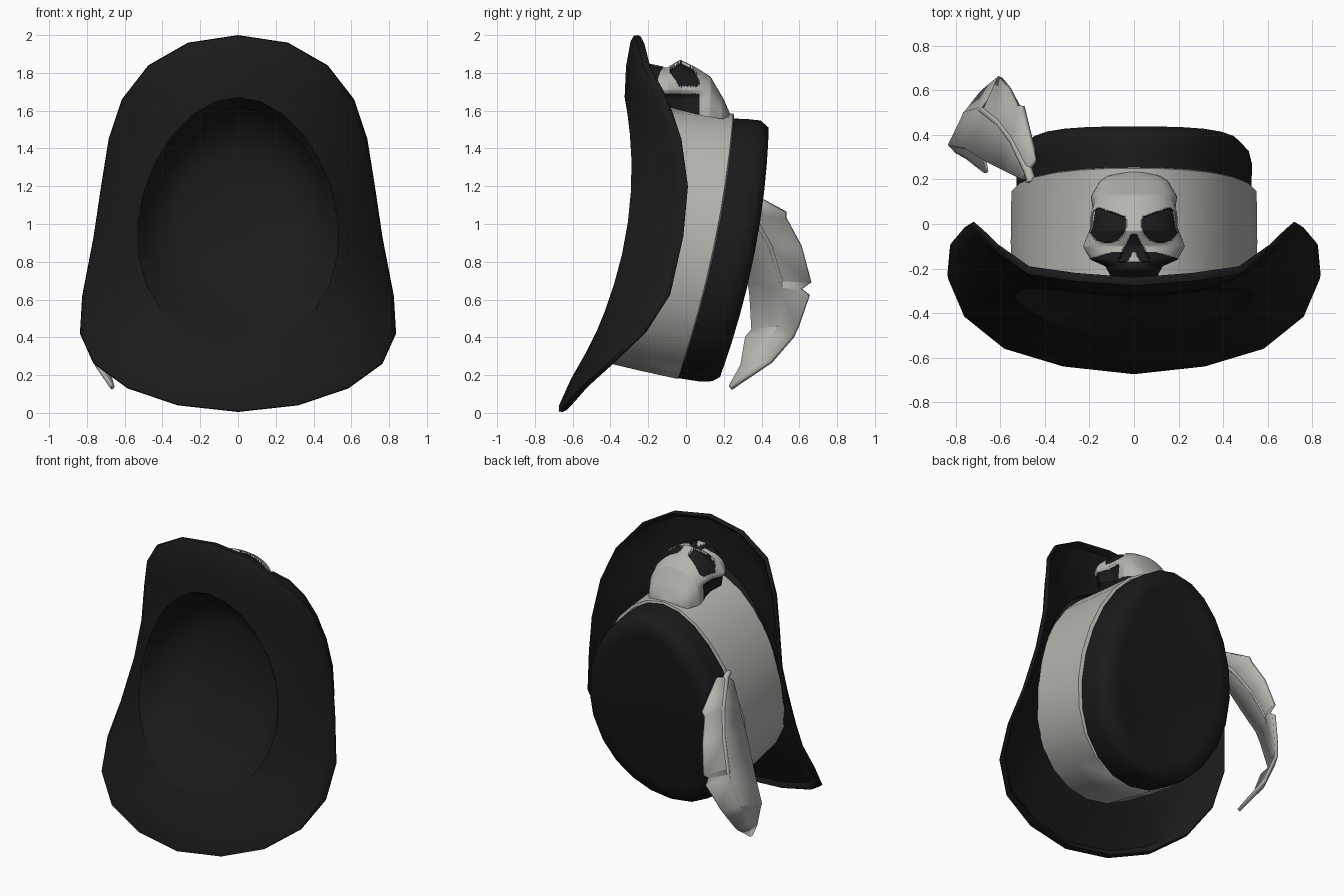
import bpy, bmesh, math
from mathutils import Vector

if "Cube" in bpy.data.objects:
    bpy.data.objects.remove(bpy.data.objects["Cube"])

def material(name, r, g, b):
    m = bpy.data.materials.new(name)
    m.diffuse_color = (r, g, b, 1)
    m.use_nodes = True
    m.node_tree.nodes["Principled BSDF"].inputs["Base Color"].default_value = m.diffuse_color
    return m

BLACK = material("black felt", 0.0105, 0.0105, 0.0105)
BONE = material("bone grey", 0.45, 0.46, 0.42)
N = 24

def interp(table, v):
    """Piecewise linear lookup in (key, value) pairs with rising keys."""
    for (a, p), (b, q) in zip(table, table[1:]):
        if v <= b:
            return p + (q - p) * max(0, (v - a) / (b - a))
    return table[-1][1]

def loft(name, rows, mats, closed=True, cap=False, loop=False, rule=None, angle=40):
    """Skin rows of equal length; optional end cap, looped rows, colour rule."""
    bm = bmesh.new()
    vs = [[bm.verts.new(p) for p in r] for r in rows]
    n = len(rows[0])
    pairs = list(zip(vs, vs[1:])) + ([(vs[-1], vs[0])] if loop else [])
    for a, b in pairs:
        for i in range(n if closed else n - 1):
            j = (i + 1) % n
            bm.faces.new((a[i], a[j], b[j], b[i]))
    if cap:
        mid = bm.verts.new(sum((v.co for v in vs[-1]), Vector()) / n)
        for i in range(n):
            bm.faces.new((vs[-1][i], vs[-1][(i + 1) % n], mid))
    bmesh.ops.remove_doubles(bm, verts=bm.verts, dist=1e-5)
    bmesh.ops.recalc_face_normals(bm, faces=bm.faces)
    if rule:
        for f in bm.faces:
            f.material_index = rule(f.calc_center_median())
    me = bpy.data.meshes.new(name)
    bm.to_mesh(me)
    bm.free()
    ob = bpy.data.objects.new(name, me)
    bpy.context.collection.objects.link(ob)
    for m in mats:
        me.materials.append(m)
    bpy.ops.object.select_all(action='DESELECT')
    ob.select_set(True)
    bpy.context.view_layer.objects.active = ob
    bpy.ops.object.shade_smooth_by_angle(angle=math.radians(angle))
    return ob

def ring(zb, zt, w, yb, yt, bow):
    """Egg-shaped, leaning and bowed ring around the crown axis."""
    pts = []
    for k in range(N):
        a = 2 * math.pi * k / N
        t = (1 + math.cos(a)) / 2
        pts.append(Vector((w * math.sin(a) * (1 - 0.12 * math.cos(a)),
                           yb + (yt - yb) * t + bow * 4 * t * (1 - t), zb + (zt - zb) * t)))
    return pts

# Brim: rim outline (x, y, z) from top to bottom, mirrored
half = [(0, -.24, 2), (.265, -.22, 1.96), (.475, -.19, 1.84), (.615, -.09, 1.66), (.685, -.02, 1.45),
        (.725, .015, 1.2), (.765, -.01, .93), (.825, -.08, .62), (.837, -.21, .42), (.765, -.38, .26),
        (.585, -.525, .13), (.32, -.605, .04), (0, -.64, .005)]
rim = [Vector(p) for p in half + [(-x, y, z) for x, y, z in half[-2:0:-1]]]
opening = ring(.35, 1.67, .53, -.51, -.325, .11)

def brim_row(t, dy):
    return [a.lerp(b, t) + Vector((0, dy, 0)) for a, b in zip(opening, rim)]

# the back has a raised lip just inside the rim
loft("brim", [brim_row(0, 0), brim_row(.5, -.035), brim_row(.9, -.045), brim_row(.99, -.035),
              brim_row(1, -.015), brim_row(.975, .003), brim_row(.92, -.004), brim_row(.88, -.02),
              brim_row(.5, .0), brim_row(0, .04)], [BLACK], loop=True)

# Hollow lining: a shallow bowl that runs on from the brim slope
loft("lining", [opening, ring(.42, 1.62, .49, -.46, -.24, .10), ring(.52, 1.53, .43, -.37, -.11, .08),
                ring(.68, 1.36, .31, -.25, -.05, .04)], [BLACK], cap=True, angle=80)

# Outer crown with rounded top
loft("crown", [ring(.30, 1.62, .52, -.46, -.26, .07), ring(.185, 1.56, .525, -.05, .22, .05),
               ring(.165, 1.555, .53, .08, .33, .06), ring(.168, 1.548, .515, .14, .395, .06),
               ring(.19, 1.51, .48, .18, .438, .055), ring(.28, 1.42, .40, .195, .43, .05)],
     [BLACK], cap=True, angle=60)

# Wide hat band with a thin folded edge
loft("hat_band", [ring(.275, 1.63, .55, -.46, -.25, .07), ring(.225, 1.605, .553, -.25, -.02, .055),
                  ring(.18, 1.585, .55, -.045, .25, .045), ring(.19, 1.57, .525, -.035, .255, .045)],
     [BONE], angle=60)

# Skull ornament: arched rows along y, painted by position
width = [(-.245, .10), (-.19, .13), (-.16, .20), (-.10, .24), (-.02, .205), (.05, .21),
         (.13, .19), (.19, .155), (.215, .12), (.235, .03)]
height = [(-.245, 1.79), (-.2, 1.85), (-.1, 1.83), (-.03, 1.87), (.06, 1.825), (.13, 1.78),
          (.2, 1.66), (.235, 1.58)]
floor = [(-.245, 1.68), (-.1, 1.62), (.1, 1.57), (.235, 1.55)]

def in_eye(x, y):
    x = abs(x)
    return (((x - .12) / .085) ** 2 + ((y + .002) / .083) ** 2 < 1
            and y < .035 + .35 * (x - .05))

def in_nose(x, y):
    return -.17 < y < -.045 and (-.12 - y) * .6 < abs(x) < .012 + (-.045 - y) * .5

def skull_rule(c):
    x, y, z = abs(c.x), c.y, c.z
    jaw = y < -.125 - .3 * max(0, x - .1) and not (x < .035 and y > -.17)
    hollow = x > .12 and 1.58 < z < 1.69 and y < .07
    eye = in_eye(x, y) and z > 1.73
    return 1 if eye or in_nose(x, y) or jaw or hollow else 0

rows, G = [], 120
for i in range(G + 1):
    y = -.245 + .48 * i / G
    w, h, base, row = interp(width, y), interp(height, y), interp(floor, y), []
    for j in range(G + 1):
        a = math.pi * (j / G - .5)
        x = w * math.sin(a)
        z = base + (h - base) * max(0, math.cos(a)) ** .7
        if in_eye(x, y) and z > 1.73:
            z -= .015
        elif in_nose(x, y):
            z -= .01
        # tuck in below the cheekbones
        tuck = min(1, max(0, (.12 - y) / .08)) * min(1, max(0, (1.71 - z) / .04))
        row.append(Vector((x * (1 - .15 * tuck), y, z)))
    rows.append(row)
loft("skull", rows, [BONE, BLACK], closed=False, rule=skull_rule, angle=60)

# Feather: left edge, rib and right edge at each station, with notches
feather = [((-.50, .20, 1.15), (-.475, .24, 1.18), (-.44, .29, 1.19)),
           ((-.57, .235, 1.01), (-.53, .35, 1.05), (-.50, .53, 1.06)),
           ((-.58, .24, .98), (-.54, .37, 1.02), (-.52, .53, 1.03)),
           ((-.66, .28, .84), (-.60, .45, .88), (-.56, .61, .88)),
           ((-.74, .33, .69), (-.67, .505, .70), (-.60, .66, .69)),
           ((-.75, .335, .66), (-.68, .51, .665), (-.60, .61, .655)),
           ((-.765, .34, .62), (-.69, .515, .63), (-.61, .65, .62)),
           ((-.825, .35, .44), (-.755, .495, .46), (-.68, .59, .45)),
           ((-.79, .315, .40), (-.765, .46, .41), (-.70, .565, .40)),
           ((-.745, .29, .25), (-.74, .38, .27), (-.70, .45, .27)),
           ((-.67, .23, .14), (-.665, .235, .135), (-.66, .24, .13))]
vane = loft("feather", [[Vector(p) for p in r] for r in feather], [BONE], closed=False, angle=20)
mod = vane.modifiers.new("thickness", 'SOLIDIFY')
mod.thickness = .022
mod.offset = 0

# Feather quill along the middle
curve = bpy.data.curves.new("feather_quill", 'CURVE')
curve.dimensions = '3D'
curve.bevel_depth = .022
curve.bevel_resolution = 1
curve.use_fill_caps = True
path = [(-.46, .19, 1.19)] + [r[1] for r in feather]
spline = curve.splines.new('POLY')
spline.points.add(len(path) - 1)
for i, p in enumerate(path):
    spline.points[i].co = (*p, 1)
    spline.points[i].radius = 1 - .6 * i / len(path)
curve.materials.append(BONE)
bpy.context.collection.objects.link(bpy.data.objects.new("feather_quill", curve))
